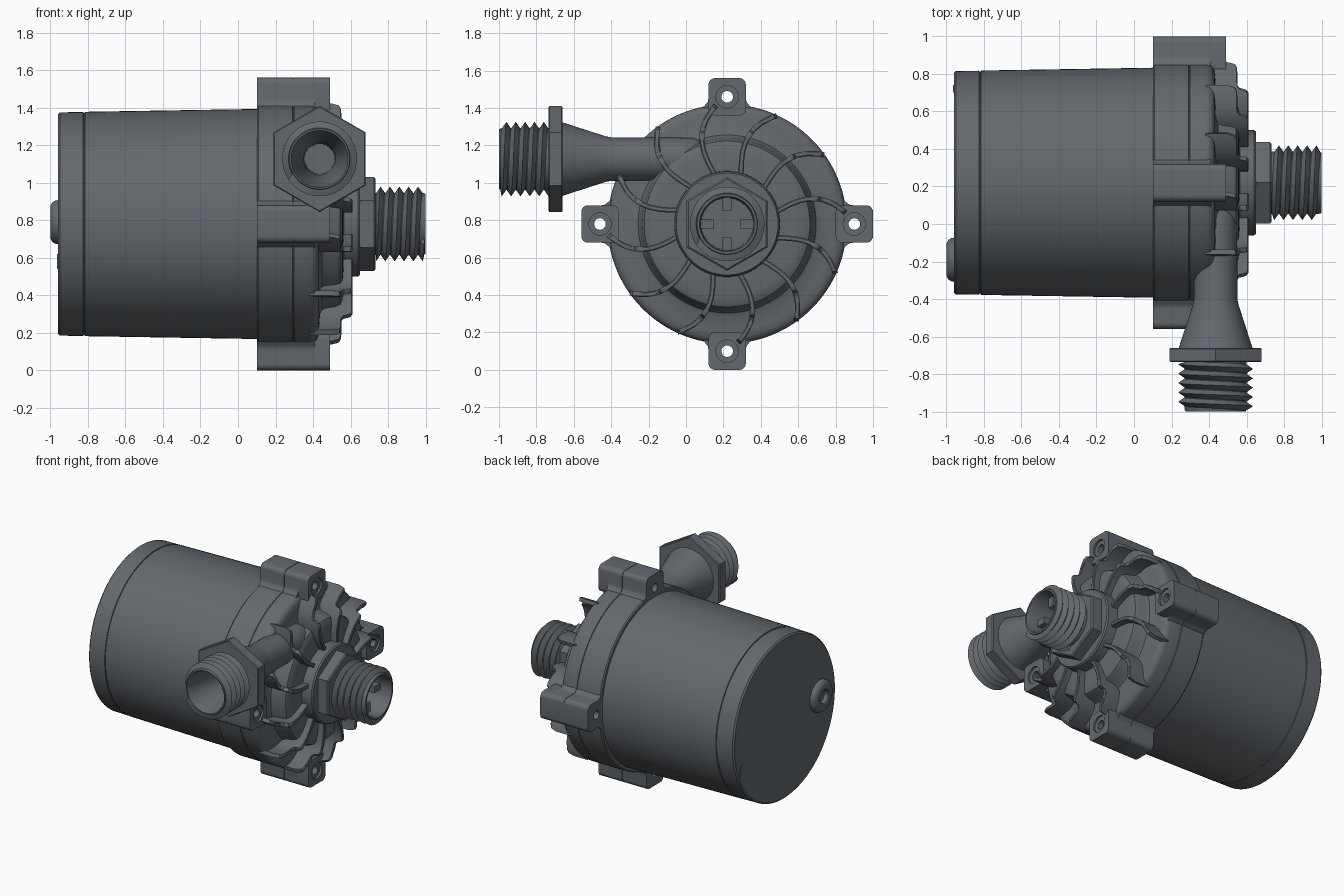
import bpy, bmesh
from math import sin, cos, pi, radians

if "Cube" in bpy.data.objects:
    bpy.data.objects.remove(bpy.data.objects["Cube"])

CY, CZ = 0.22, 0.78          # pump axis (runs along x)
OX, OZ = 0.435, 1.127        # outlet axis (runs along -y)

slate = bpy.data.materials.new("slate_grey")
slate.diffuse_color = (.125, .14, .155, 1)
slate.use_nodes = True
slate.node_tree.nodes["Principled BSDF"].inputs["Base Color"].default_value = slate.diffuse_color


def on_x(a, r, t, cy=CY, cz=CZ):
    return (a, cy + r * sin(t), cz + r * cos(t))


def on_y(a, r, t):
    return (OX + r * sin(t), -a, OZ + r * cos(t))


def finish(name, bm, angle=32):
    bmesh.ops.remove_doubles(bm, verts=bm.verts, dist=1e-5)
    bmesh.ops.recalc_face_normals(bm, faces=bm.faces)
    me = bpy.data.meshes.new(name)
    bm.to_mesh(me)
    bm.free()
    me.materials.append(slate)
    ob = bpy.data.objects.new(name, me)
    bpy.context.collection.objects.link(ob)
    bpy.ops.object.select_all(action='DESELECT')
    ob.select_set(True)
    bpy.context.view_layer.objects.active = ob
    bpy.ops.object.shade_smooth_by_angle(angle=radians(angle))
    return ob


def skin(bm, rows):
    rows = [[bm.verts.new(p) for p in row] for row in rows]
    for a, b in zip(rows, rows[1:]):
        for i in range(len(a) - 1):
            bm.faces.new((a[i], a[i + 1], b[i + 1], b[i]))


def lathe(name, profile, place=on_x, seg=96, angle=32):
    bm = bmesh.new()
    skin(bm, [[place(a, r, 2 * pi * (i % seg) / seg) for i in range(seg + 1)]
              for a, r in profile])
    return finish(name, bm, angle)


def thread(name, a0, a1, place, r_in=0.163, r_out=0.199, pitch=0.05, seg=64):
    # helical V thread, flattened to the root where it runs past either end
    bm, rows = bmesh.new(), []
    for i in range(-3, int(2 * (a1 - a0) / pitch) + 4):
        row = []
        for j in range(seg + 1):
            a = a0 + pitch * (i / 2 + j / seg)
            r = r_out if i % 2 and a0 < a < a1 else r_in
            row.append(place(min(max(a, a0), a1), r, 2 * pi * (j % seg) / seg))
        rows.append(row)
    skin(bm, rows)
    finish(name, bm)


def box(name, lo, hi):
    bm = bmesh.new()
    bmesh.ops.create_cube(bm, size=1)
    for v in bm.verts:
        v.co = [l + (c + 0.5) * (h - l) for c, l, h in zip(v.co, lo, hi)]
    return finish(name, bm)


# Motor can with the end cap seam
lathe("motor_can", [(-.96, 0), (-.96, .585), (-.95, .595), (-.825, .597), (-.823, .591),
                    (-.818, .591), (-.816, .598), (.1, .613), (.12, .613), (.12, 0)], seg=128)

# Cable boss and small catch on the end cap
lathe("cable_boss", [(-.95, .118), (-.975, .115), (-.99, .105), (-1, .085), (-1, .055),
                     (-.993, .048), (-.965, .045), (-.965, 0)],
      lambda a, r, t: on_x(a, r, t, -.19, .79), seg=48)
box("cap_catch", (-.964, .70, .54), (-.95, .74, .62))

# Pump casing: joint flange, rounded volute and raised centre
lathe("pump_casing", [(.1, .55), (.1, .632), (.108, .64), (.291, .64), (.293, .635), (.297, .635),
                      (.299, .64), (.385, .64), (.405, .636), (.42, .624), (.429, .605), (.433, .57),
                      (.437, .5), (.447, .476), (.47, .463), (.52, .455), (.545, .443), (.556, .42),
                      (.56, .39), (.565, .25)], seg=128)


# Bolt ears: rounded tabs with holes, a joint groove and a counterbore
def ear_outline(flared):
    corner = [(.035 * sin(k * pi / 12), .035 * cos(k * pi / 12)) for k in range(7)]
    if flared:
        half = [(.55, .13), (.62, .127), (.64, .115), (.652, .104), (.67, .1)]
    else:
        half = [(.615 - u, .065 + v) for u, v in reversed(corner)]
    half += [(.745 + u, .065 + v) for u, v in corner]
    return half + [(u, -v) for u, v in reversed(half)]


def ear_layer(bm, turn, x0, x1, hole, inset, flared):
    loops = [[(u - inset, v * (1 - 10 * inset)) for u, v in ear_outline(flared)],
             [(.68 + hole * cos(k * pi / 12), hole * sin(k * pi / 12)) for k in range(24)]]
    edges = []
    for loop in loops:
        vs = [bm.verts.new((x0, CY + u * cos(turn) - v * sin(turn),
                            CZ + u * sin(turn) + v * cos(turn))) for u, v in loop]
        edges += [bm.edges.new((vs[i - 1], vs[i])) for i in range(len(vs))]
    made = bmesh.ops.triangle_fill(bm, edges=edges, use_beauty=True)["geom"]
    faces = [f for f in made if isinstance(f, bmesh.types.BMFace)]
    new = bmesh.ops.extrude_face_region(bm, geom=faces, use_keep_orig=True)["geom"]
    bmesh.ops.translate(bm, vec=(x1 - x0, 0, 0),
                        verts=[g for g in new if isinstance(g, bmesh.types.BMVert)])


EAR_LAYERS = (("rear", .1, .293, .031, 0, True), ("joint", .293, .297, .031, .003, True),
              ("front", .297, .41, .031, 0, True), ("seat", .41, .475, .031, 0, False),
              ("rim", .475, .49, .06, 0, False))
for k in range(4):
    for part, *layer in EAR_LAYERS:
        bm = bmesh.new()
        ear_layer(bm, k * pi / 2, *layer)
        finish(f"bolt_ear_{part}_{k + 1}", bm)

# Twelve curved, stepped ribs on the casing face
TOPS = [(.26, .61), (.49, .61), (.505, .6), (.515, .565), (.53, .552), (.61, .55), (.627, .54), (.636, .5)]


def rib_top(r):
    for (r0, x0), (r1, x1) in zip(TOPS, TOPS[1:]):
        if r <= r1:
            return x0 + (x1 - x0) * (r - r0) / (r1 - r0)
    return TOPS[-1][1]


radii = sorted([.26 + .03 * i for i in range(8)] + [r for r, x in TOPS[1:]] + [.57])
for k in range(12):
    bm, rows = bmesh.new(), []
    for r in radii:
        t = (r - .27) / .36
        ang = radians(104 + 21 * t - 29 * t * t + 30 * k)
        y, z = CY + r * cos(ang), CZ + r * sin(ang)
        slope = radians(21 - 58 * t) / .36 * r      # tangential drift per unit radius
        n = (1 + slope * slope) ** .5
        ny = (-sin(ang) - slope * cos(ang)) / n * .014
        nz = (cos(ang) - slope * sin(ang)) / n * .014
        x = rib_top(r)
        rows.append([(.38, y - ny, z - nz), (x - .004, y - ny, z - nz), (x, y - ny * .6, z - nz * .6),
                     (x, y + ny * .6, z + nz * .6), (x - .004, y + ny, z + nz), (.38, y + ny, z + nz),
                     (.38, y - ny, z - nz)])
    skin(bm, rows)
    bmesh.ops.remove_doubles(bm, verts=bm.verts, dist=1e-5)
    bmesh.ops.holes_fill(bm, edges=[e for e in bm.edges if e.is_boundary], sides=0)
    finish(f"casing_rib_{k + 1}", bm)

# Inlet: collar, hex nut, threaded tube and inner vanes
lathe("inlet_collar", [(.5, .285), (.64, .28), (.65, .272), (.65, .14)])
lathe("inlet_hex", [(.64, .16), (.64, .25), (.725, .25), (.733, .24), (.733, .16)], seg=6)
lathe("inlet_tube", [(.7, .166), (.985, .166), (1, .16), (1, .148), (.985, .142), (.66, .138), (.66, 0)])
thread("inlet_thread", .735, .993, on_x)
for k in range(4):
    dy, dz = ((1, 0), (0, 1), (-1, 0), (0, -1))[k]
    c, h = .107, .037
    box(f"inlet_vane_{k + 1}",
        (.66, CY + dy * c - (h if dy else .024), CZ + dz * c - (h if dz else .024)),
        (.91, CY + dy * c + (h if dy else .024), CZ + dz * c + (h if dz else .024)))

# Outlet: side pipe widening to a hex nut, threaded tube and tapered bore
lathe("outlet_pipe", [(-.16, 0), (-.15, .05), (-.11, .09), (-.04, .112), (.05, .115), (.4, .116),
                      (.43, .122), (.665, .198), (.665, .1)], on_y)
lathe("outlet_hex", [(.66, .15), (.66, .277), (.665, .283), (.73, .283), (.735, .277), (.735, .15)],
      on_y, seg=6)
lathe("outlet_tube", [(.7, .166), (.985, .166), (1, .16), (1, .152), (.985, .146), (.62, .085),
                      (.42, .08), (.42, 0)], on_y)
thread("outlet_thread", .735, .993, on_y)
